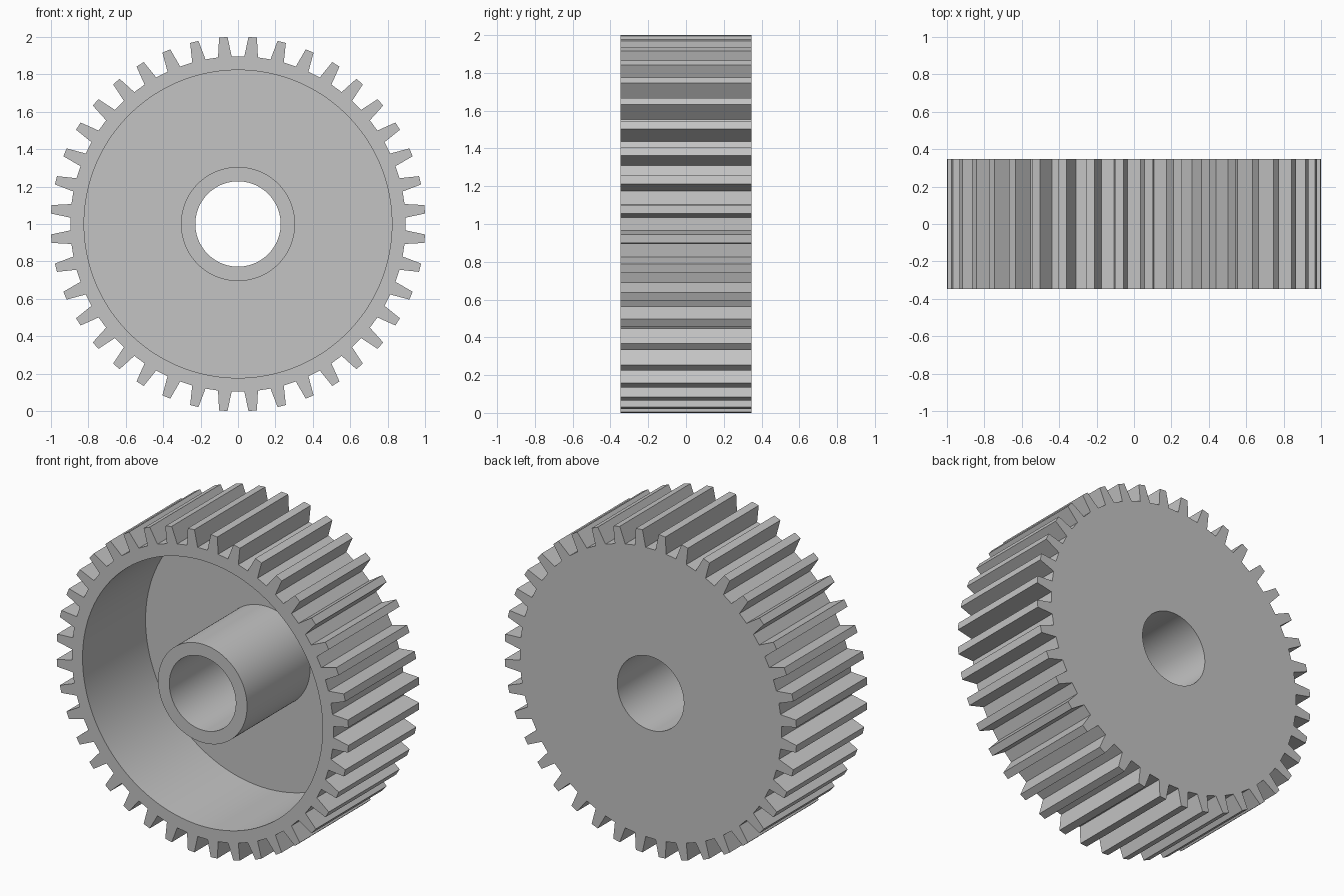
import bpy, bmesh, math

if "Cube" in bpy.data.objects:
    bpy.data.objects.remove(bpy.data.objects["Cube"], do_unlink=True)

TEETH = 40
PITCH = math.tau / TEETH
TIP_R, ROOT_R = 1.0015, 0.897
TIP_HALF, ROOT_HALF = math.radians(1.3), math.radians(2.33)
RIM_R, HUB_R, BORE_R = 0.823, 0.305, 0.228
FRONT, BACK, WEB = -0.347, 0.347, 0.27


def tooth_outline():
    """Trapezoid teeth: root, tip, tip, root for each tooth."""
    tooth = [(ROOT_R, -ROOT_HALF), (TIP_R, -TIP_HALF), (TIP_R, TIP_HALF), (ROOT_R, ROOT_HALF)]
    return [(r, (i + 0.5) * PITCH + a) for i in range(TEETH) for r, a in tooth]


def circle(radius):
    """Evenly spaced circle with as many points as the tooth outline."""
    return [(radius, (i + 0.5) * PITCH / 4) for i in range(TEETH * 4)]


def make_material(name, color):
    mat = bpy.data.materials.new(name)
    mat.use_nodes = True
    mat.diffuse_color = color
    mat.node_tree.nodes["Principled BSDF"].inputs["Base Color"].default_value = color
    return mat


def loft(name, sections, mat):
    """Join a closed chain of rings with quads, about the y axis."""
    bm = bmesh.new()
    rings = [[bm.verts.new((r * math.cos(a), y, 1 + r * math.sin(a))) for r, a in points]
             for points, y in sections]
    for ring, following in zip(rings, rings[1:] + rings[:1]):
        for i in range(len(ring)):
            bm.faces.new((ring[i - 1], ring[i], following[i], following[i - 1]))
    bmesh.ops.recalc_face_normals(bm, faces=bm.faces)
    mesh = bpy.data.meshes.new(name)
    bm.to_mesh(mesh)
    bm.free()
    obj = bpy.data.objects.new(name, mesh)
    mesh.materials.append(mat)
    bpy.context.collection.objects.link(obj)
    return obj


gray = make_material("plain gray", (0.55, 0.55, 0.55, 1))

# Toothed rim, thin back web and hollow hub as one solid body
gear = loft("spur_gear", [
    (circle(BORE_R), BACK),
    (tooth_outline(), BACK),
    (tooth_outline(), FRONT),
    (circle(RIM_R), FRONT),
    (circle(RIM_R), WEB),
    (circle(HUB_R), WEB),
    (circle(HUB_R), FRONT),
    (circle(BORE_R), FRONT),
], gray)

# Smooth bore, hub and rim walls with crisp teeth and edges
bpy.ops.object.select_all(action="DESELECT")
gear.select_set(True)
bpy.context.view_layer.objects.active = gear
bpy.ops.object.shade_smooth_by_angle(angle=math.radians(20))
